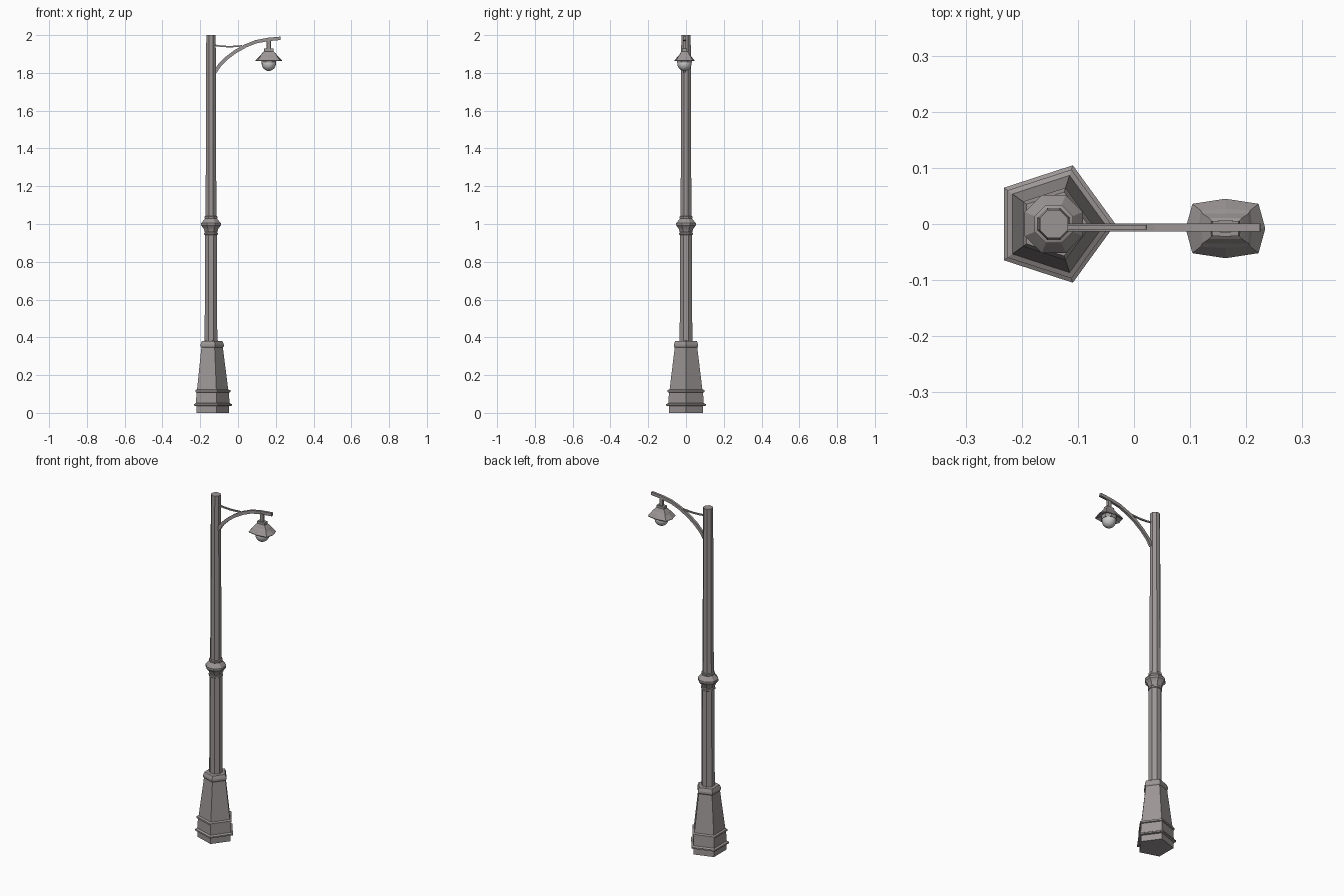
import bpy, bmesh, math
from mathutils import Vector

if "Cube" in bpy.data.objects:
    bpy.data.objects.remove(bpy.data.objects["Cube"])

PX, LX, LY = -0.143, 0.163, -0.008   # pole axis x, lamp axis x and y

iron = bpy.data.materials.new("dark_iron")
iron.diffuse_color = (0.33, 0.30, 0.30, 1)
iron.use_nodes = True
iron.node_tree.nodes["Principled BSDF"].inputs["Base Color"].default_value = iron.diffuse_color


def make_object(name, rings, smooth=None, material=iron):
    """Skin a list of closed rings of points and cap both ends."""
    bm = bmesh.new()
    loops = [[bm.verts.new(p) for p in ring] for ring in rings]
    n = len(loops[0])
    for a, b in zip(loops, loops[1:]):
        for i in range(n):
            j = (i + 1) % n
            bm.faces.new((a[i], a[j], b[j], b[i]))
    bm.faces.new(loops[0][::-1])
    bm.faces.new(loops[-1])
    bmesh.ops.recalc_face_normals(bm, faces=bm.faces)
    mesh = bpy.data.meshes.new(name)
    bm.to_mesh(mesh)
    bm.free()
    if material:
        mesh.materials.append(material)
    obj = bpy.data.objects.new(name, mesh)
    bpy.context.collection.objects.link(obj)
    if smooth:
        bpy.ops.object.select_all(action='DESELECT')
        obj.select_set(True)
        bpy.context.view_layer.objects.active = obj
        bpy.ops.object.shade_smooth_by_angle(angle=math.radians(smooth))
    return obj


def turned(name, profile, sides, phase=0.0, cx=PX, cy=0.0, **kw):
    """Turn an (r, z) profile into a faceted column."""
    angles = [phase + math.tau * i / sides for i in range(sides)]
    rings = [[(cx + r * math.cos(a), cy + r * math.sin(a), z) for a in angles]
             for r, z in profile]
    return make_object(name, rings, **kw)


def swept_bar(name, path, height, width, y):
    """Sweep a rectangle along an (x, z) path."""
    pts = [Vector(p) for p in path]
    rings = []
    for i, p in enumerate(pts):
        t = (pts[min(i + 1, len(pts) - 1)] - pts[max(i - 1, 0)]).normalized()
        n = Vector((-t.y, t.x)) * height / 2
        rings.append([((p + n * s).x, y + w * width / 2, (p + n * s).y)
                      for s, w in ((1, 1), (1, -1), (-1, -1), (-1, 1))])
    return make_object(name, rings)


# Five-sided tapered base with bands and a cap moulding
turned("base", [(0.096, 0), (0.096, 0.036), (0.110, 0.038), (0.110, 0.046),
                (0.098, 0.052), (0.095, 0.108), (0.102, 0.110), (0.102, 0.120),
                (0.091, 0.125), (0.063, 0.345), (0.068, 0.352), (0.068, 0.362),
                (0.060, 0.380), (0.036, 0.382)], 5)

# Eight-sided shaft: thicker below the knob, slightly tapered above
turned("lower_shaft", [(0.036, 0.37), (0.035, 0.96)], 8, math.pi / 8)
turned("upper_shaft", [(0.031, 1.02), (0.027, 2.0)], 8, math.pi / 8)

# Knob where the two shafts meet
turned("shaft_knob", [(0.034, 0.940), (0.039, 0.944), (0.039, 0.953),
                      (0.035, 0.957), (0.040, 0.968), (0.042, 0.976),
                      (0.056, 0.992), (0.056, 1.004), (0.044, 1.018),
                      (0.035, 1.028), (0.037, 1.032), (0.037, 1.040),
                      (0.029, 1.044)], 8, math.pi / 8, smooth=30)

# Curved arm and its small sagging brace
swept_bar("arm", [(-0.122, 1.803), (-0.098, 1.840), (-0.060, 1.878),
                  (-0.015, 1.912), (0.040, 1.943), (0.095, 1.965),
                  (0.160, 1.977), (0.225, 1.983)], 0.018, 0.014, -0.006)
swept_bar("arm_brace", [(-0.122, 1.946), (-0.090, 1.941), (-0.050, 1.939),
                        (-0.015, 1.940), (0.022, 1.943)], 0.008, 0.008, -0.006)


# Lamp shade: squarish eight-sided rings (half x, half y, z, bow of the sides)
def shade_ring(hx, hy, z, bow):
    dirs = [(1, 0), (1, 1), (0, 1), (-1, 1), (-1, 0), (-1, -1), (0, -1), (1, -1)]
    return [(LX + hx * dx * (bow if dx and dy else 1),
             LY + hy * dy * (bow if dx and dy else 1), z) for dx, dy in dirs]


make_object("lamp_hanger", [shade_ring(0.011, 0.008, z, 0.9) for z in (1.92, 1.974)])
make_object("lamp_shade", [shade_ring(*r) for r in (
    (0.040, 0.036, 1.876, 0.8), (0.068, 0.051, 1.862, 0.83),
    (0.071, 0.053, 1.866, 0.83), (0.048, 0.035, 1.888, 0.92),
    (0.042, 0.027, 1.896, 0.97), (0.030, 0.019, 1.910, 0.97),
    (0.026, 0.014, 1.914, 0.97), (0.024, 0.014, 1.928, 0.97))])

# Globe holder and round pale bulb with a flattened bottom
turned("globe_collar", [(0.042, 1.855), (0.042, 1.876)], 8, math.pi / 8, LX, LY)
turned("globe", [(0.038 * math.cos(a), 1.850 + 0.040 * math.sin(a))
                 for a in [math.radians(d) for d in range(-78, 49, 18)]],
       16, 0, LX, LY, smooth=60, material=None)
